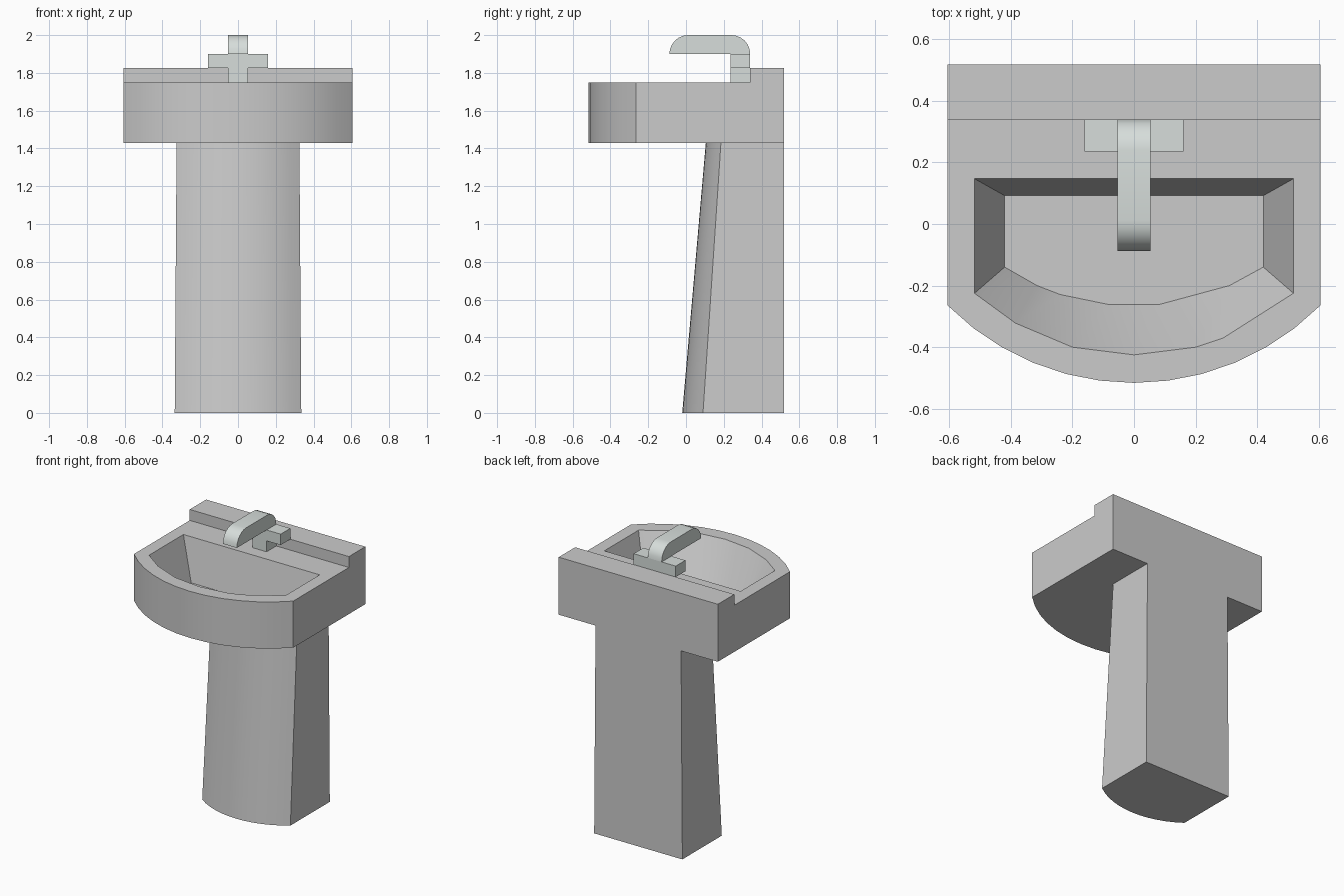
import bpy, bmesh
from math import sin, cos, asin, pi, radians

if "Cube" in bpy.data.objects:
    bpy.data.objects.remove(bpy.data.objects["Cube"])


def finish(name, bm, mat=None):
    bmesh.ops.recalc_face_normals(bm, faces=bm.faces)
    me = bpy.data.meshes.new(name)
    bm.to_mesh(me)
    bm.free()
    ob = bpy.data.objects.new(name, me)
    bpy.context.collection.objects.link(ob)
    if mat:
        me.materials.append(mat)
    bpy.ops.object.select_all(action='DESELECT')
    ob.select_set(True)
    bpy.context.view_layer.objects.active = ob
    bpy.ops.object.shade_smooth_by_angle(angle=radians(30))
    return ob


def ring(bm, pts):
    return [bm.verts.new(p) for p in pts]


def bridge(bm, a, b):
    for i in range(len(a)):
        j = (i + 1) % len(a)
        bm.faces.new((a[i], a[j], b[j], b[i]))


def loft(name, a, b, mat=None):
    bm = bmesh.new()
    ra, rb = ring(bm, a), ring(bm, b)
    bridge(bm, ra, rb)
    bm.faces.new(ra)
    bm.faces.new(rb)
    return finish(name, bm, mat)


def bow(half, y_side, y_front, n=12):
    """Bowed front edge, left to right, as a circular arc."""
    sag = y_side - y_front
    r = (half * half + sag * sag) / (2 * sag)
    a = asin(half / r)
    angles = [-a + 2 * a * i / n for i in range(n + 1)]
    return [(r * sin(t), y_front + r - r * cos(t)) for t in angles]


def at_z(pts, z):
    return [(x, y, z) for x, y in pts]


W, BACK, LEDGE = 0.605, 0.518, 0.34
Z0, DECK, RIM, FLOOR = 1.43, 1.75, 1.825, 1.465

# Basin: bowed block, sunken bowl and raised back ledge in one closed mesh
bm = bmesh.new()
outline = bow(W, -0.265, -0.516) + [(W, LEDGE), (W, BACK), (-W, BACK), (-W, LEDGE)]
low, top = ring(bm, at_z(outline, Z0)), ring(bm, at_z(outline, DECK))
bridge(bm, low, top)
bm.faces.new(low)
ledge = bm.faces.new(top[-4:])

bowl_top = [(-0.518, 0.147), (-0.518, -0.225), (-0.385, -0.322), (-0.2, -0.4), (0, -0.425),
            (0.2, -0.4), (0.29, -0.37), (0.518, -0.225), (0.518, 0.147)]
bowl_low = [(-0.42, 0.092), (-0.42, -0.14), (-0.315, -0.2), (-0.24, -0.229), (-0.08, -0.262),
            (0.08, -0.262), (0.31, -0.2), (0.42, -0.14), (0.42, 0.092)]
lip, floor = ring(bm, at_z(bowl_top, DECK)), ring(bm, at_z(bowl_low, FLOOR))
bridge(bm, lip, floor)
bm.faces.new(floor)

# Deck between the outline and the bowl opening
deck_loop = top[:-3] + top[-1:]
edges = []
for loop in (deck_loop, lip):
    for i, v in enumerate(loop):
        edges.append(bm.edges.get((v, loop[i - 1])))
bmesh.ops.triangle_fill(bm, edges=edges, use_beauty=True, normal=(0, 0, 1))

# Back ledge
new = bmesh.ops.extrude_face_region(bm, geom=[ledge])["geom"]
bmesh.ops.translate(bm, vec=(0, 0, RIM - DECK),
                    verts=[g for g in new if isinstance(g, bmesh.types.BMVert)])
if ledge.is_valid:
    bm.faces.remove(ledge)
finish("basin", bm)

# Pedestal: bowed front leaning back towards the top
foot = bow(0.335, 0.09, -0.02) + [(0.335, BACK), (-0.335, BACK)]
neck = bow(0.325, 0.185, 0.105) + [(0.325, BACK), (-0.325, BACK)]
loft("pedestal", at_z(foot, 0), at_z(neck, Z0))

# Tap
metal = bpy.data.materials.new("pale_metal")
metal.diffuse_color = (0.68, 0.73, 0.71, 1)
metal.use_nodes = True
metal.node_tree.nodes["Principled BSDF"].inputs["Base Color"].default_value = metal.diffuse_color


def box(name, half, y0, y1, z0, z1):
    base = [(-half, y0), (half, y0), (half, y1), (-half, y1)]
    loft(name, at_z(base, z0), at_z(base, z1), metal)


box("tap_stem", 0.053, 0.235, LEDGE, DECK, RIM)
box("tap_handles", 0.16, 0.235, LEDGE, RIM, 1.9)

# Spout: side profile with two rounded upper corners
R = 0.1
quarter = [pi / 2 * i / 6 for i in range(7)]
profile = [(LEDGE - R + R * cos(t), 1.9 + R * sin(t)) for t in quarter]
profile += [(-0.088 + R - R * sin(t), 1.9 + R * cos(t)) for t in quarter]
loft("tap_spout", [(-0.053, y, z) for y, z in profile],
     [(0.053, y, z) for y, z in profile], metal)
